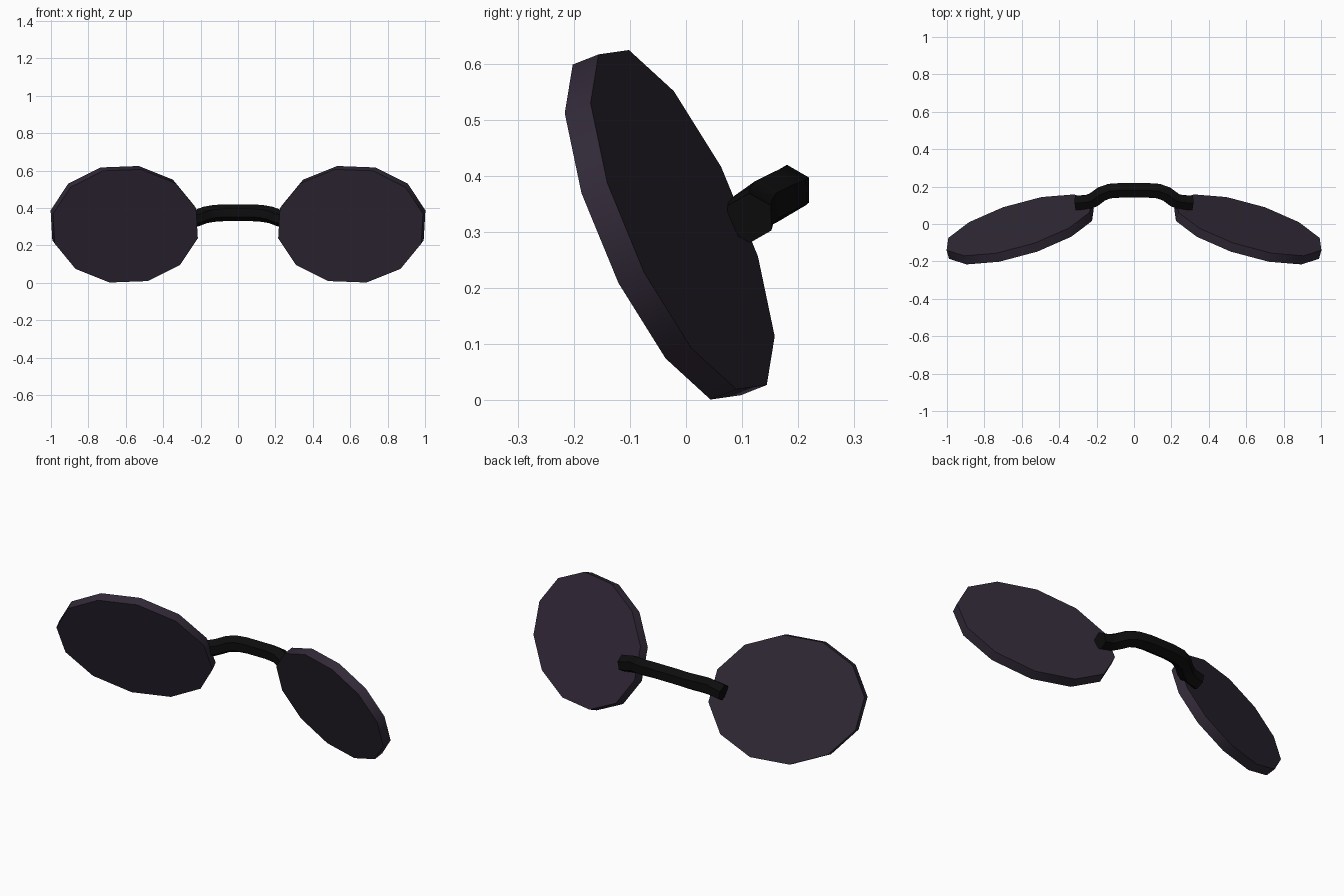
import bpy, bmesh, math
from mathutils import Vector

cube = bpy.data.objects.get("Cube")
if cube:
    bpy.data.objects.remove(cube, do_unlink=True)


def material(name, rgb):
    mat = bpy.data.materials.new(name)
    mat.use_nodes = True
    mat.diffuse_color = (*rgb, 1)
    mat.node_tree.nodes["Principled BSDF"].inputs["Base Color"].default_value = (*rgb, 1)
    return mat


def loft(name, rings, mat):
    """Skin a row of equal rings and cap both ends."""
    bm = bmesh.new()
    loops = [[bm.verts.new(p) for p in ring] for ring in rings]
    n = len(loops[0])
    for a, b in zip(loops, loops[1:]):
        for i in range(n):
            j = (i + 1) % n
            bm.faces.new((a[i], a[j], b[j], b[i]))
    bm.faces.new(loops[0])
    bm.faces.new(loops[-1])
    bmesh.ops.recalc_face_normals(bm, faces=bm.faces)
    mesh = bpy.data.meshes.new(name)
    bm.to_mesh(mesh)
    bm.free()
    mesh.materials.append(mat)
    obj = bpy.data.objects.new(name, mesh)
    bpy.context.collection.objects.link(obj)
    bpy.ops.object.select_all(action='DESELECT')
    obj.select_set(True)
    bpy.context.view_layer.objects.active = obj
    bpy.ops.object.shade_smooth_by_angle(angle=math.radians(40))
    return obj


lens_mat = material("dark plum lens", (0.032, 0.023, 0.040))
frame_mat = material("black frame", (0.004, 0.004, 0.004))

# Lenses: twelve-sided oval discs, leaning forward and swept outward
normal = Vector((0.28, 1, 0.395))
centre = Vector((0.602, -0.052, 0.304))
u, v = Vector((0.396, 0, -0.015)), Vector((0.018, 0, 0.309))
for axis in (u, v):
    axis.y = -(normal.x * axis.x + normal.z * axis.z)
angles = [math.radians(15 + 30 * k) for k in range(12)]
front = [centre + u * math.cos(t) + v * math.sin(t) for t in angles]
back = [p + normal * 0.046 for p in front]
for side, name in ((1, "left_lens"), (-1, "right_lens")):
    loft(name, [[(p.x * side, p.y, p.z) for p in ring] for ring in (front, back)], lens_mat)

# Bridge: six-sided bent bar joining the backs of the lenses
half = [(0.07, 0.18, 0.375), (0.13, 0.176, 0.371), (0.175, 0.16, 0.363),
        (0.215, 0.13, 0.348), (0.25, 0.116, 0.336), (0.31, 0.113, 0.325)]
path = [Vector((-x, y, z)) for x, y, z in reversed(half)] + [Vector(p) for p in half]
rings = []
for i, p in enumerate(path):
    along = (path[min(i + 1, len(path) - 1)] - path[max(i - 1, 0)]).normalized()
    across = Vector((0, 0, 1)).cross(along).normalized()
    up = along.cross(across)
    rings.append([p + (up * math.cos(t) + across * math.sin(t)) * 0.045
                  for t in (math.pi * k / 3 for k in range(6))])
loft("bridge", rings, frame_mat)
